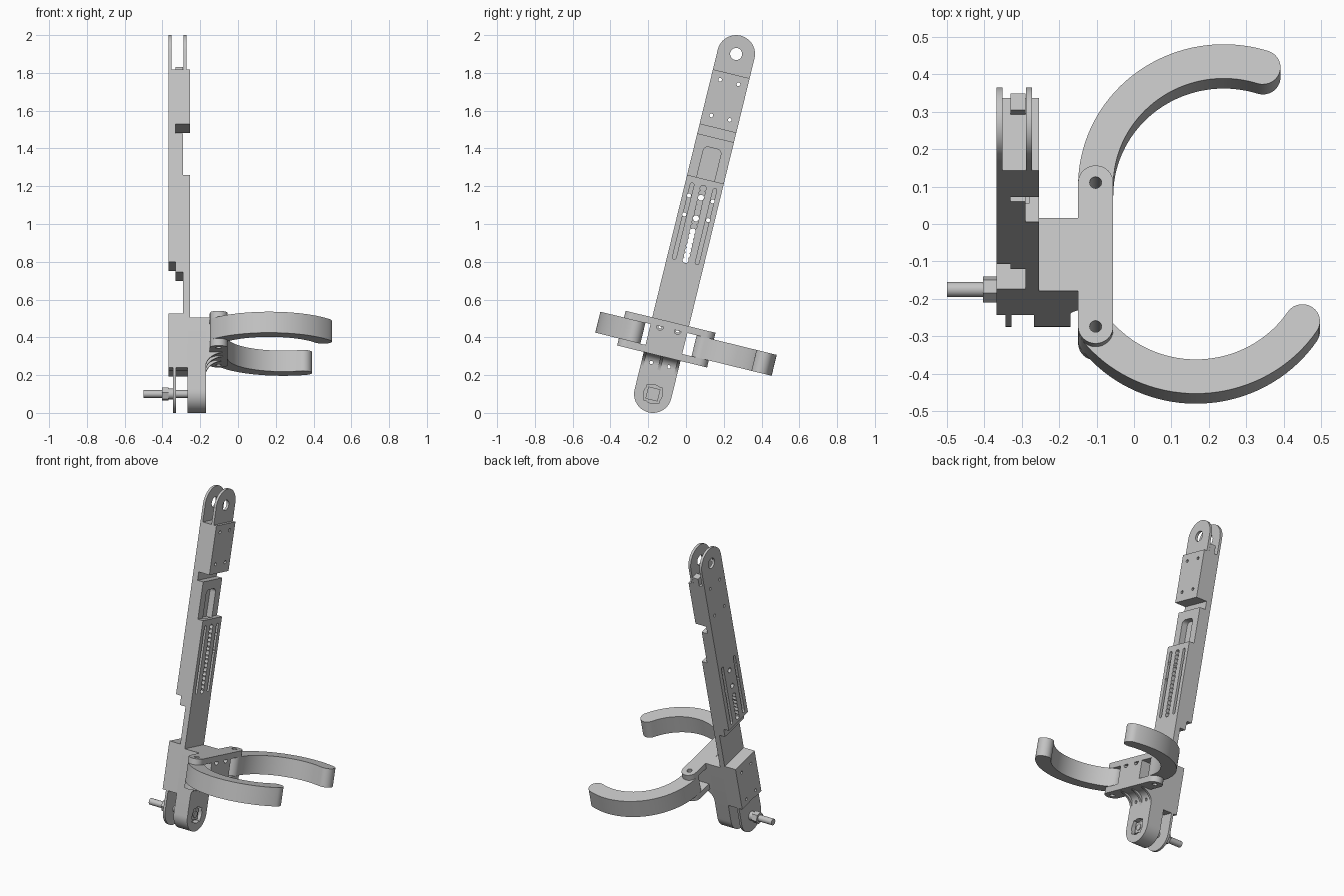
import bpy, bmesh
from math import sin, cos, radians
from mathutils import Matrix

if "Cube" in bpy.data.objects:
    bpy.data.objects.remove(bpy.data.objects["Cube"], do_unlink=True)

grey = bpy.data.materials.new("light grey")
grey.use_nodes = True
colour = (0.55, 0.55, 0.55, 1)
grey.diffuse_color = colour
grey.node_tree.nodes["Principled BSDF"].inputs["Base Color"].default_value = colour

# Everything is built upright (x, u across, v along the arm), then tilted back
TILT = Matrix.Translation((0, -0.175, 0.1)) @ Matrix.Rotation(radians(-13.75), 4, "X")
HALF = 0.1
parts = []


def arc(cx, cy, r, a0, a1, n=16, ry=None):
    angles = [radians(a0 + (a1 - a0) * i / n) for i in range(n + 1)]
    return [(cx + r * cos(a), cy + (ry or r) * sin(a)) for a in angles]


def circle(cx, cy, r, n=20):
    return arc(cx, cy, r, 0, 360, n)[:-1]


def rect(a0, b0, a1, b1):
    return [(a0, b0), (a1, b0), (a1, b1), (a0, b1)]


def slot(u, v0, v1, r):
    return arc(u, v1, r, 0, 180, 8) + arc(u, v0, r, 180, 360, 8)


def add_prism(bm, outline, axis, lo, hi):
    """Extrude a 2D outline along x, u or v."""
    place = {"x": lambda a, b: (lo, a, b),
             "u": lambda a, b: (a, lo, b),
             "v": lambda a, b: (a, b, lo)}[axis]
    face = bm.faces.new([bm.verts.new(place(a, b)) for a, b in outline])
    top = bmesh.ops.extrude_face_region(bm, geom=[face])["geom"]
    step = [hi - lo if k == axis else 0 for k in "xuv"]
    bmesh.ops.translate(bm, verts=[g for g in top if isinstance(g, bmesh.types.BMVert)], vec=step)


def make(name, prisms, keep=True):
    bm = bmesh.new()
    for p in prisms:
        add_prism(bm, *p)
    bmesh.ops.recalc_face_normals(bm, faces=bm.faces[:])
    mesh = bpy.data.meshes.new(name)
    bm.to_mesh(mesh)
    bm.free()
    obj = bpy.data.objects.new(name, mesh)
    bpy.context.collection.objects.link(obj)
    if keep:
        mesh.materials.append(grey)
        parts.append(obj)
    return obj


def cut(obj, prisms):
    cutter = make("cutter", prisms, keep=False)
    cutter.hide_render = True
    mod = obj.modifiers.new("cut", "BOOLEAN")
    mod.operation, mod.solver, mod.object = "DIFFERENCE", "EXACT", cutter
    mod.use_self = True
    bpy.context.view_layer.objects.active = obj
    bpy.ops.object.modifier_apply(modifier=mod.name)
    bpy.data.objects.remove(cutter, do_unlink=True)


# Layer boundaries of the arm, from outer side to palm side
X0, X1, X2, X3 = -0.367, -0.33, -0.29, -0.254

# Stepped arm
arm = make("arm", [([(X0, .696), (X0, 1.745), (X3, 1.745), (X3, 1.447), (X1, 1.447), (X1, 1.396),
                     (X2, 1.396), (X2, 1.17), (X3, 1.17), (X3, .38), (X2, .38), (X2, .64),
                     (X1, .64), (X1, .696)], "u", -HALF, HALF)])
through = [(circle(s * .05, v, .01, 12), "x", -.4, -.2) for s in (-1, 1) for v in (1.506, 1.70)]
through += [(circle(s * .065, v, .011, 12), "x", -.4, -.2) for s in (-1, 1) for v in (.963, 1.066)]
through += [(circle(0, v, .016, 12), "x", -.4, -.2) for v in (.957, 1.07)]
# Scalloped centre slot, only its lower end goes all the way through
through += [(circle(0, .73 + .026 * i, .0165, 12), "x", -.4 if i < 7 else X2 + .002, -.2)
            for i in range(16)]
cut(arm, through)
# Long side grooves on both faces and the round-topped pocket
cut(arm, [(slot(s * .062, .73, 1.125, .01), "x", lo, hi)
          for s in (-1, 1) for lo, hi in ((X2 + .001, -.2), (-.4, X1 - .001))])
pocket = [(-.048, 1.16), (.048, 1.16)] + arc(.023, 1.315, .025, 0, 90, 6) + arc(-.023, 1.315, .025, 90, 180, 6)
cut(arm, [(pocket, "x", X1 + .001, X2 + .01)])

# Top fork with pivot hole, and the stop between its ears
ear = [(-HALF, 1.745), (HALF, 1.745)] + arc(0, 1.853, HALF, 0, 180, 24)
for name, lo, hi in (("outer_top_ear", X0, -.351), ("inner_top_ear", -.289, -.273)):
    obj = make(name, [(ear, "x", lo, hi)])
    cut(obj, [(circle(0, 1.853, .032, 24), "x", -.4, -.2)])
make("fork_stop", [(rect(.055, 1.74, HALF, 1.795), "x", X1, X2)])

# Lower mount: rounded inner plate, outer block and thin outer ear
screws = [(circle(s * .048, v, r, 14), "x", lo, hi)
          for s in (-1, 1) for v in (.16, .355)
          for r, lo, hi in ((.009, -.5, .1),)]
foot = arc(0, 0, HALF, 180, 360, 24)
mount = make("mount_plate", [(foot + [(HALF, .393), (-HALF, .393)], "x", -.267, -.17)])
cut(mount, screws + [(circle(0, 0, .021), "x", -.3, -.1)])
cut(mount, [(rect(-.042, -.042, .042, .042), "x", -.2, -.1)])
cut(mount, [(circle(0, 0, .05), "x", -.2, -.1)])
block = make("mount_block", [(rect(-HALF, .12, HALF, .413), "x", X0, -.267)])
cut(block, screws)
cut(block, [(circle(0, 0, .125, 32), "x", X0 - .01, -.343),
            (circle(0, 0, .125, 32), "x", -.328, -.26)])
make("outer_lower_ear", [(foot + [(HALF, .13), (-HALF, .13)], "x", -.343, -.328)])

# Palm between the two finger plates
palm = make("palm", [(rect(-HALF, .205, HALF, .393), "x", -.17, -.0555)])
cut(palm, screws + [(circle(s * .048, .355, .018, 14), "x", -.08, 0) for s in (-1, 1)])
HINGE_X, HINGE_U, R = -.1025, .198, .047
plan = ([(-.17, HALF), (-.17, -HALF), (-.15, -HALF)]
        + arc(HINGE_X, -HINGE_U, R, 180, 360) + arc(HINGE_X, HINGE_U, R, 0, 180) + [(-.15, HALF)])
pins = [(circle(HINGE_X, s * HINGE_U, .016), "v", 0, .6) for s in (-1, 1)]
for name, lo, hi in (("upper_finger_plate", .357, .3935), ("lower_finger_plate", .2045, .243)):
    cut(make(name, [(plan, "v", lo, hi)]), pins)

# Curved gusset and ribs under the palm
gusset = arc(-.11, .155, .06, 180, 90, 8, .05) + [(-.17, .205)]
cut(make("palm_gusset", [(gusset, "u", -HALF, HALF)]), screws)
rib = arc(-.06, .13, .11, 180, 90, 10, .075) + [(-.17, .205)]
make("palm_ribs", [(rib, "u", u - .008, u + .008) for u in (-.092, 0, .092)])


# Two curved fingers
def finger(name, cx, cu, a0, a1):
    rad = .3425
    ends = [(cx + rad * cos(radians(a)), cu + rad * sin(radians(a))) for a in (a0, a1)]
    outline = (arc(cx, cu, rad + R, a0, a1, 36) + arc(*ends[1], R, a1, a1 + 180, 14)[1:-1]
               + arc(cx, cu, rad - R, a1, a0, 36) + arc(*ends[0], R, a0 + 180, a0 + 360, 14)[1:-1])
    cut(make(name, [(outline, "v", .243, .357)]), pins)


finger("front_finger", .1656, .0156, 218.6, 326.2)
finger("back_finger", .24, .198, 72.2, 180)

# Pivot bolt with nut, washer and captive square nut
make("bolt", [(circle(0, 0, .02), "x", -.5, -.18)])
make("hex_nut", [(circle(0, 0, .036, 6), "x", -.403, -.367)])
make("washer", [(circle(0, 0, .028), "x", -.367, -.343)])
make("captive_nut", [(rect(-.033, -.033, .033, .033), "x", -.2, -.185)])

# Tilt the whole assembly and shade it
for obj in parts:
    obj.data.transform(TILT)
    bpy.ops.object.select_all(action="DESELECT")
    obj.select_set(True)
    bpy.context.view_layer.objects.active = obj
    bpy.ops.object.shade_smooth_by_angle(angle=radians(30))
